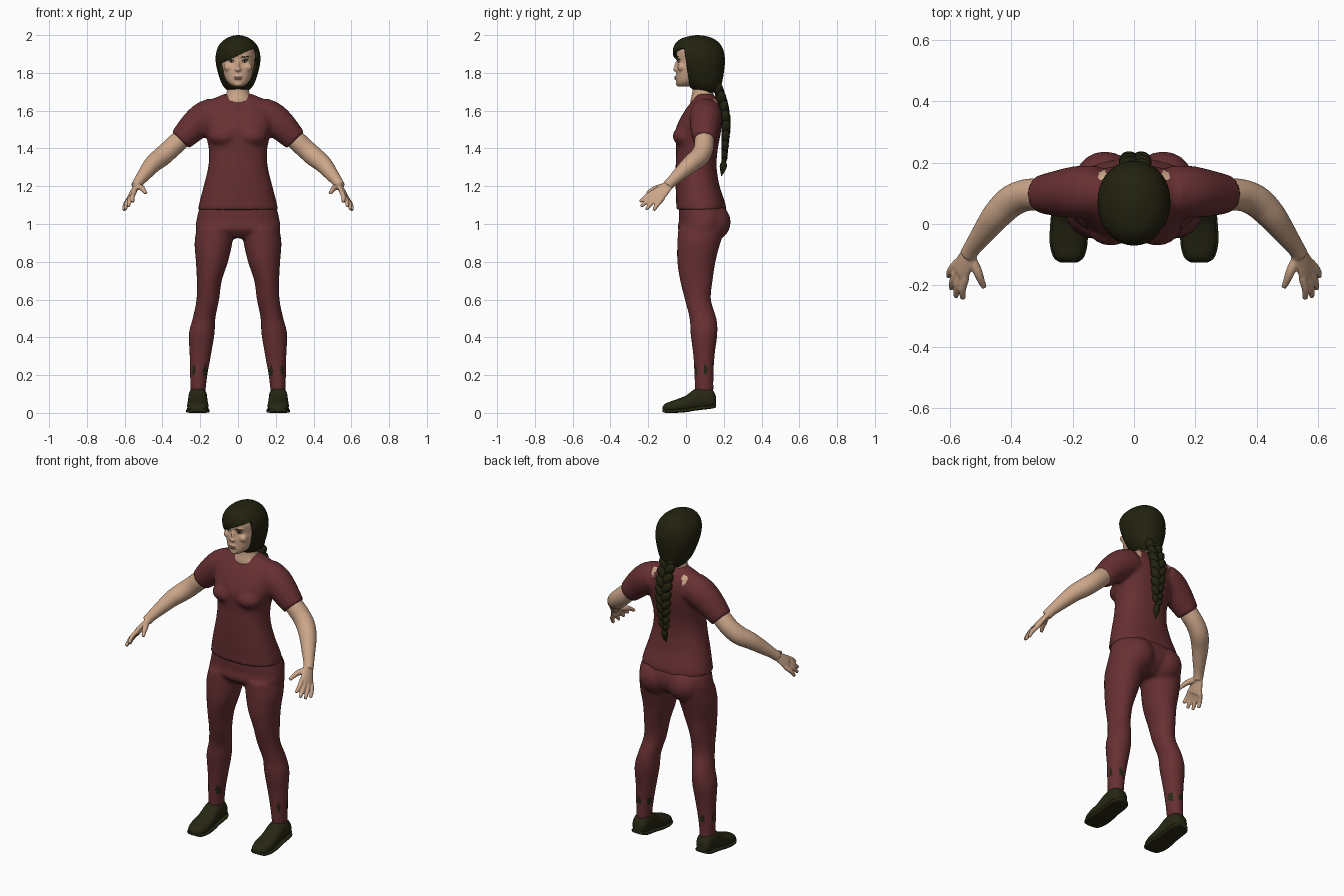
import bpy, bmesh, math
from mathutils import Vector, Matrix, Euler

cube = bpy.data.objects.get("Cube")
if cube:
    bpy.data.objects.remove(cube, do_unlink=True)


def material(name, r, g, b):
    m = bpy.data.materials.new(name)
    m.use_nodes = True
    m.diffuse_color = (r, g, b, 1)
    bsdf = m.node_tree.nodes["Principled BSDF"]
    bsdf.inputs["Base Color"].default_value = (r, g, b, 1)
    bsdf.inputs["Roughness"].default_value = 0.8
    return m


SKIN = material("skin", 0.60, 0.38, 0.25)
CLOTH = material("maroon cloth", 0.135, 0.029, 0.032)
HAIR = material("dark hair", 0.016, 0.016, 0.005)
SHOE = material("dark olive leather", 0.020, 0.020, 0.007)
LIP = material("lip", 0.42, 0.20, 0.15)
WHITE = material("eye white", 0.55, 0.48, 0.42)
SIDES = (-1, 1)


def resample(rows, steps=4):
    """Smooth a short list of rows with a Catmull-Rom curve."""
    out = []
    for i in range(len(rows) - 1):
        a, b, c, d = (rows[max(0, min(len(rows) - 1, i + k))] for k in (-1, 0, 1, 2))
        for s in range(steps):
            t = s / steps
            out.append([0.5 * (2 * q + (r - p) * t + (2 * p - 5 * q + 4 * r - w) * t * t
                               + (3 * q - p - 3 * r + w) * t ** 3)
                        for p, q, r, w in zip(a, b, c, d)])
    return out + [list(rows[-1])]


def skin_rings(bm, rings, n=40, power=2.0):
    """Join superellipse rings (centre, u, v) into a capped tube."""
    loops = []
    for centre, u, v in rings:
        loop = []
        for k in range(n):
            c, s = math.cos(math.tau * k / n), math.sin(math.tau * k / n)
            loop.append(bm.verts.new(centre
                                     + u * math.copysign(abs(c) ** (2 / power), c)
                                     + v * math.copysign(abs(s) ** (2 / power), s)))
        loops.append(loop)
    for a, b in zip(loops, loops[1:]):
        for k in range(n):
            bm.faces.new((a[k], a[(k + 1) % n], b[(k + 1) % n], b[k]))
    bm.faces.new(loops[0])
    bm.faces.new(loops[-1])


def column(bm, rows, power=2.3, n=40):
    """Rows of height, half width, front y, back y."""
    skin_rings(bm, [(Vector((0, (f + b) / 2, z)), Vector((w, 0, 0)), Vector((0, (b - f) / 2, 0)))
                    for z, w, f, b in resample(rows)], n, power)


def limb(bm, rows, side=(0, 1, 0), flat=1.0, n=24):
    """Rows of x, y, z, radius; flat thins the section across the side vector."""
    rows = resample(rows)
    pts = [Vector(r[:3]) for r in rows]
    rings = []
    for i, p in enumerate(pts):
        t = (pts[min(i + 1, len(pts) - 1)] - pts[max(i - 1, 0)]).normalized()
        u = Vector(side)
        u = (u - t * u.dot(t)).normalized()
        rings.append((p, u * rows[i][3], t.cross(u) * rows[i][3] * flat))
    skin_rings(bm, rings, n)


def blob(bm, at, size, rot=(0, 0, 0)):
    bmesh.ops.create_uvsphere(bm, u_segments=20, v_segments=12, radius=1,
                              matrix=Matrix.LocRotScale(Vector(at), Euler(rot), Vector(size)))


def finish(name, bm, mats, voxel=0, smooth=4, angle=60):
    bmesh.ops.recalc_face_normals(bm, faces=bm.faces)
    me = bpy.data.meshes.new(name)
    bm.to_mesh(me)
    bm.free()
    ob = bpy.data.objects.new(name, me)
    bpy.context.collection.objects.link(ob)
    if voxel:  # merge overlapping volumes into one blended surface
        mod = ob.modifiers.new("blend", 'REMESH')
        mod.mode, mod.voxel_size = 'VOXEL', voxel
        mod = ob.modifiers.new("soften", 'SMOOTH')
        mod.factor, mod.iterations = 0.5, smooth
        dg = bpy.context.evaluated_depsgraph_get()
        ob.data = bpy.data.meshes.new_from_object(ob.evaluated_get(dg))
        ob.modifiers.clear()
    ob.data.materials.clear()
    for m in mats:
        ob.data.materials.append(m)
    bpy.ops.object.select_all(action='DESELECT')
    ob.select_set(True)
    bpy.context.view_layer.objects.active = ob
    bpy.ops.object.shade_smooth_by_angle(angle=math.radians(angle))
    return ob


# Shirt: torso, bust and sleeves
bm = bmesh.new()
column(bm, [(1.075, .212, -.052, .215), (1.12, .203, -.052, .205), (1.2, .182, -.055, .178),
            (1.3, .158, -.055, .162), (1.38, .153, -.052, .166), (1.44, .163, -.055, .176),
            (1.5, .178, -.055, .187), (1.56, .188, -.03, .192), (1.61, .185, .0, .187),
            (1.65, .155, .03, .172), (1.675, .105, .045, .155), (1.69, .07, .06, .14)])
for s in SIDES:
    blob(bm, (s * .075, -.005, 1.465), (.08, .066, .055))
    limb(bm, [(s * .12, .105, 1.585, .085), (s * .18, .105, 1.56, .085),
              (s * .24, .1, 1.51, .077), (s * .305, .097, 1.443, .062)], flat=1.02)
shirt = finish("shirt", bm, [CLOTH, SKIN], 0.011, 4)
for f in shirt.data.polygons:  # bare skin behind the collar
    c = f.center
    if c.z > 1.6 and math.hypot(abs(c.x) - .1, c.y - .158) < .016:
        f.material_index = 1

# Trousers: hips and legs
bm = bmesh.new()
column(bm, [(1.14, .175, -.02, .17), (1.08, .205, -.037, .212), (1.02, .22, -.037, .222),
            (.97, .224, -.042, .205), (.925, .2, .0, .15)])
for s in SIDES:
    blob(bm, (s * .095, .14, 1.01), (.1, .097, .1))
    rows = [(.98, .12, .085, .098, .125), (.9, .13, .068, .1, .114), (.8, .138, .055, .085, .101),
            (.7, .152, .055, .066, .086), (.6, .16, .063, .06, .069), (.5, .18, .09, .06, .071),
            (.42, .192, .095, .068, .071), (.3, .2, .095, .056, .056), (.2, .208, .095, .046, .051),
            (.1, .212, .097, .038, .049)]
    skin_rings(bm, [(Vector((s * x, y, z)), Vector((a, 0, 0)), Vector((0, b, 0)))
                    for z, x, y, a, b in resample(rows)])
trousers = finish("trousers", bm, [CLOTH, SHOE], 0.010, 4)
for f in trousers.data.polygons:  # ragged sock tops showing at the ankles
    c = f.center
    a = math.atan2(c.y - .095, abs(c.x) - .207)
    ragged = math.sin(5 * a + .6) + .4 * math.sin(11 * a)
    if .2 < c.z < .225 + .025 * ragged and ragged > .25:
        f.material_index = 1

# Shoes and soles, rows of y, half width, bottom, top
for s, label in zip(SIDES, ("right", "left")):
    rows = [(-.125, .022, .008, .03), (-.108, .044, .002, .05), (-.06, .056, .002, .068),
            (0, .054, .006, .092), (.05, .05, .014, .128), (.1, .049, .02, .138),
            (.14, .044, .025, .122), (.16, .028, .032, .085)]
    for part, grow, power in (("shoe", 0, 2.4), ("sole", .006, 4)):
        bm = bmesh.new()
        rings = []
        for y, w, lo, hi in resample(rows):
            if part == "sole":
                lo, hi = lo - .002, lo + .018
            rings.append((Vector((s * .213, y, (lo + hi) / 2)), Vector((w + grow, 0, 0)),
                          Vector((0, 0, (hi - lo) / 2))))
        skin_rings(bm, rings, 28, power)
        finish(label + "_" + part, bm, [SHOE], angle=50)

# Arms with hands
for s, label in zip(SIDES, ("right", "left")):
    bm = bmesh.new()
    limb(bm, [(.24, .1, 1.51, .045), (.31, .097, 1.442, .052), (.36, .092, 1.395, .052),
              (.405, .07, 1.355, .052), (.45, .025, 1.318, .047), (.49, -.028, 1.27, .038),
              (.525, -.075, 1.225, .029), (.54, -.1, 1.2, .028)])
    across = (.4, .77, -.5)
    limb(bm, [(.53, -.082, 1.217, .025), (.545, -.11, 1.19, .034), (.558, -.14, 1.162, .042),
              (.566, -.158, 1.145, .041)], across, .4)
    tips = [(.557, -.243, 1.117), (.58, -.238, 1.092), (.596, -.212, 1.077), (.604, -.172, 1.072)]
    for k, tip in enumerate(tips):
        base = Vector((.561, -.148, 1.153)) + Vector(across) * (.022 * (k - 1.5))
        mid = base.lerp(Vector(tip), .55) + Vector((.006, 0, .004))
        limb(bm, [(*base, .013), (*mid, .0125), (*tip, .009)], across, n=12)
    limb(bm, [(.535, -.105, 1.2, .017), (.512, -.15, 1.192, .016), (.5, -.18, 1.18, .013),
              (.488, -.207, 1.162, .009)], across, n=12)
    bmesh.ops.scale(bm, vec=(s, 1, 1), verts=bm.verts)
    finish(label + "_arm", bm, [SKIN], 0.005, 3)

# Head and neck
bm = bmesh.new()
column(bm, [(1.728, .026, -.04, .03), (1.745, .05, -.05, .07), (1.775, .071, -.051, .12),
            (1.82, .083, -.05, .15), (1.86, .088, -.044, .16), (1.91, .09, -.052, .165),
            (1.95, .078, -.035, .15), (1.975, .045, .0, .12)])
column(bm, [(1.6, .085, .03, .16), (1.65, .08, .024, .155), (1.69, .062, .032, .145),
            (1.73, .056, .035, .14), (1.8, .055, .04, .14)], 2)
blob(bm, (0, -.05, 1.818), (.017, .02, .012))
blob(bm, (0, -.046, 1.838), (.01, .016, .034), (-.2, 0, 0))
for s in SIDES:
    blob(bm, (s * .035, -.036, 1.884), (.026, .013, .008))
    blob(bm, (s * .05, -.025, 1.83), (.025, .02, .022))
blob(bm, (0, -.046, 1.775), (.026, .014, .015))
blob(bm, (0, -.042, 1.742), (.022, .012, .014))
finish("head", bm, [SKIN], 0.005, 4)

# Eyes, brows and lips
for s, label in zip(SIDES, ("right", "left")):
    for part, mat, at, size, tilt in (
            ("eye", WHITE, (.035, -.037, 1.862), (.015, .007, .006), .1),
            ("iris", HAIR, (.035, -.041, 1.862), (.006, .0045, .006), 0),
            ("lashes", HAIR, (.036, -.038, 1.868), (.017, .008, .0025), .1),
            ("brow", HAIR, (.037, -.043, 1.885), (.021, .008, .003), .1)):
        bm = bmesh.new()
        blob(bm, (s * at[0], at[1], at[2]), size, (0, -s * tilt, s * .25))
        finish(label + "_" + part, bm, [mat])
bm = bmesh.new()
blob(bm, (0, -.053, 1.778), (.022, .0075, .0045))
blob(bm, (0, -.053, 1.769), (.018, .0085, .005))
finish("lips", bm, [LIP])

# Hair cap, cut open around the face below a slanted fringe
bm = bmesh.new()
column(bm, [(1.695, .045, .06, .165), (1.735, .082, .01, .187), (1.8, .106, -.03, .2),
            (1.86, .118, -.058, .206), (1.91, .115, -.07, .201), (1.95, .098, -.06, .183),
            (1.98, .066, -.028, .148), (1.995, .032, .02, .105), (2.0, .006, .055, .068)], 2.1, 56)
planes = [(Vector((0, 0, 1.892)), Vector((.45, 0, -1))), (Vector((0, 0, 1.86)), Vector((0, -1, -.15)))]
for co, no in planes:
    bmesh.ops.bisect_plane(bm, geom=bm.verts[:] + bm.edges[:] + bm.faces[:], plane_co=co, plane_no=no)
opening = [f for f in bm.faces
           if all((f.calc_center_median() - co).dot(no) > 0 for co, no in planes)]
bmesh.ops.delete(bm, geom=opening, context='FACES')
hair = finish("hair", bm, [HAIR])
hair.modifiers.new("thickness", 'SOLIDIFY').thickness = 0.012

# Braid: alternating tilted strands, then a tied tail
bm = bmesh.new()
path = resample([(1.73, .165, 1.0), (1.64, .195, 1.05), (1.54, .212, 1.0), (1.44, .208, .85),
                 (1.35, .203, .65)], 4)
for k, (z, y, w) in enumerate(path):
    s = SIDES[k % 2]
    blob(bm, (s * .02 * w + .004, y, z), (.025 * w, .025 * w, .04 * w), (0, s * .6, 0))
blob(bm, (.004, .2, 1.335), (.013, .013, .014))
limb(bm, [(.004, .2, 1.335, .01), (.004, .198, 1.31, .019), (.004, .194, 1.285, .014),
          (.004, .188, 1.255, .002)], (1, 0, 0), n=12)
finish("braid", bm, [HAIR])
